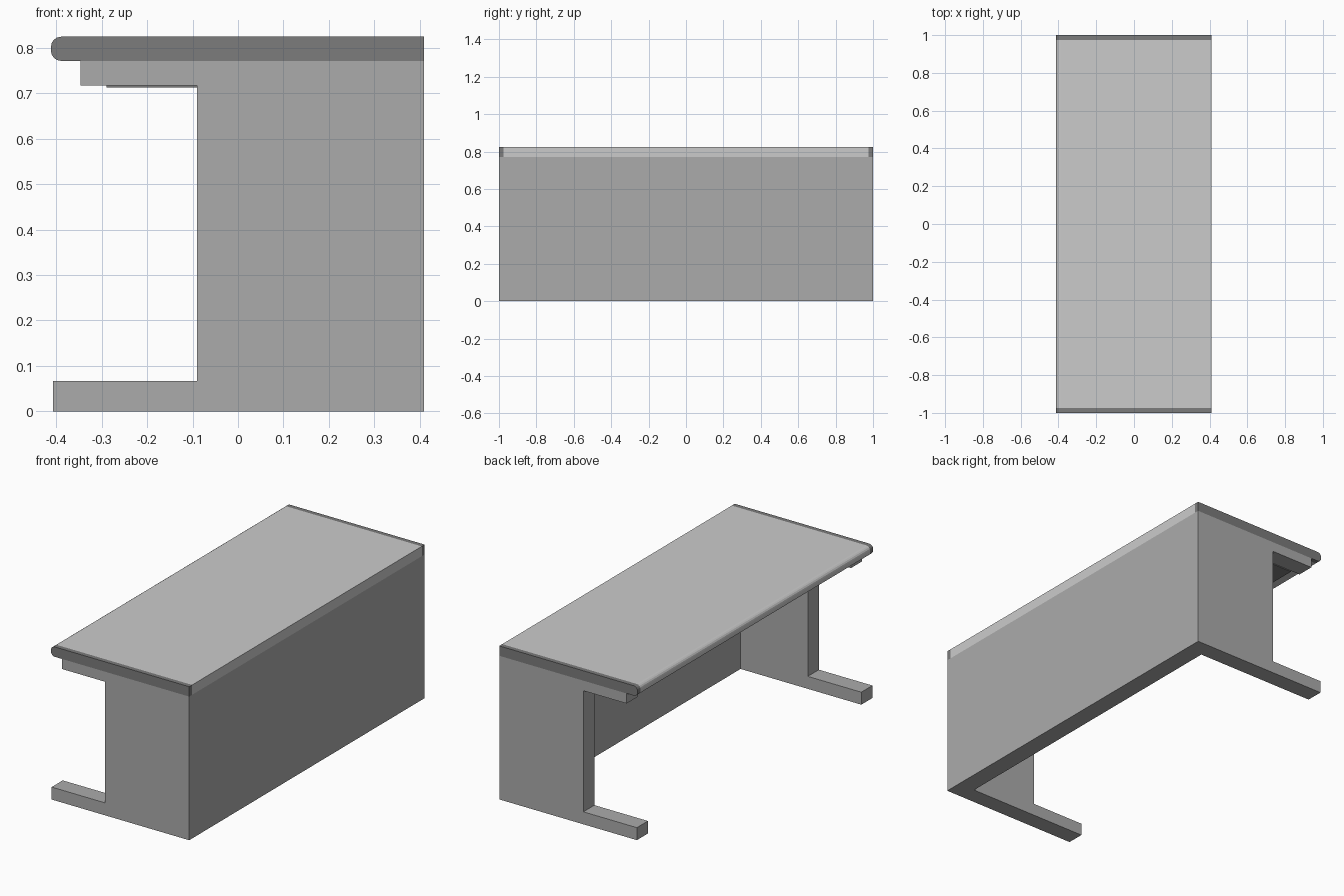
import bpy, bmesh, math

if "Cube" in bpy.data.objects:
    bpy.data.objects.remove(bpy.data.objects["Cube"])


def grey(name, v):
    m = bpy.data.materials.new(name)
    m.diffuse_color = (v, v, v, 1)
    m.use_nodes = True
    m.node_tree.nodes["Principled BSDF"].inputs["Base Color"].default_value = m.diffuse_color
    return m


body_mat = grey("body_grey", 0.41)
dark_mat = grey("dark_grey", 0.2)
top_mat = grey("light_grey", 0.8)


def extrude_profile(name, profile, y0, y1, mat):
    """Extrude a closed (x, z) outline from y0 to y1."""
    bm = bmesh.new()
    face = bm.faces.new([bm.verts.new((x, y0, z)) for x, z in profile])
    ext = bmesh.ops.extrude_face_region(bm, geom=[face])
    verts = [g for g in ext["geom"] if isinstance(g, bmesh.types.BMVert)]
    bmesh.ops.translate(bm, verts=verts, vec=(0, y1 - y0, 0))
    bmesh.ops.recalc_face_normals(bm, faces=bm.faces)
    me = bpy.data.meshes.new(name)
    bm.to_mesh(me)
    bm.free()
    me.materials.append(mat)
    ob = bpy.data.objects.new(name, me)
    bpy.context.collection.objects.link(ob)
    return ob


def rect(x0, x1, z0, z1):
    return [(x0, z0), (x1, z0), (x1, z1), (x0, z1)]


def rounded_slab(x0, x1, z0, z1, r, steps=4):
    """Outline with its user-side edge rounded."""
    pts = [(x1, z0), (x1, z1)]
    for cz, start in ((z1 - r, 90), (z0 + r, 180)):
        for i in range(steps + 1):
            a = math.radians(start + 90 * i / steps)
            pts.append((x0 + r + r * math.cos(a), cz + r * math.sin(a)))
    return pts


UNDER = 0.772   # underside of the worktop
LEG_Y = 0.906   # inner face of the legs

# Worktop with dark end caps sharing its profile
slab = rounded_slab(-0.412, 0.41, UNDER, 0.825, 0.022)
extrude_profile("worktop", slab, -0.975, 0.975, top_mat)

# C-shaped legs: foot, wide upright and support arm
leg = [(-0.408, 0), (0.41, 0), (0.41, UNDER), (-0.347, UNDER),
       (-0.347, 0.718), (-0.09, 0.718), (-0.09, 0.067), (-0.408, 0.067)]
for side, s in (("front", -1), ("back", 1)):
    extrude_profile(side + "_end_cap", slab, s * 0.975, s * 1.0, dark_mat)
    extrude_profile(side + "_leg", leg, s * LEG_Y, s * 1.0, body_mat)

# Modesty panel joining the legs
extrude_profile("modesty_panel", rect(0.31, 0.41, 0, UNDER), -LEG_Y, LEG_Y, body_mat)

# Shallow dark box under the worktop
extrude_profile("under_frame", rect(-0.29, 0.31, 0.713, UNDER), -LEG_Y, LEG_Y, dark_mat)
